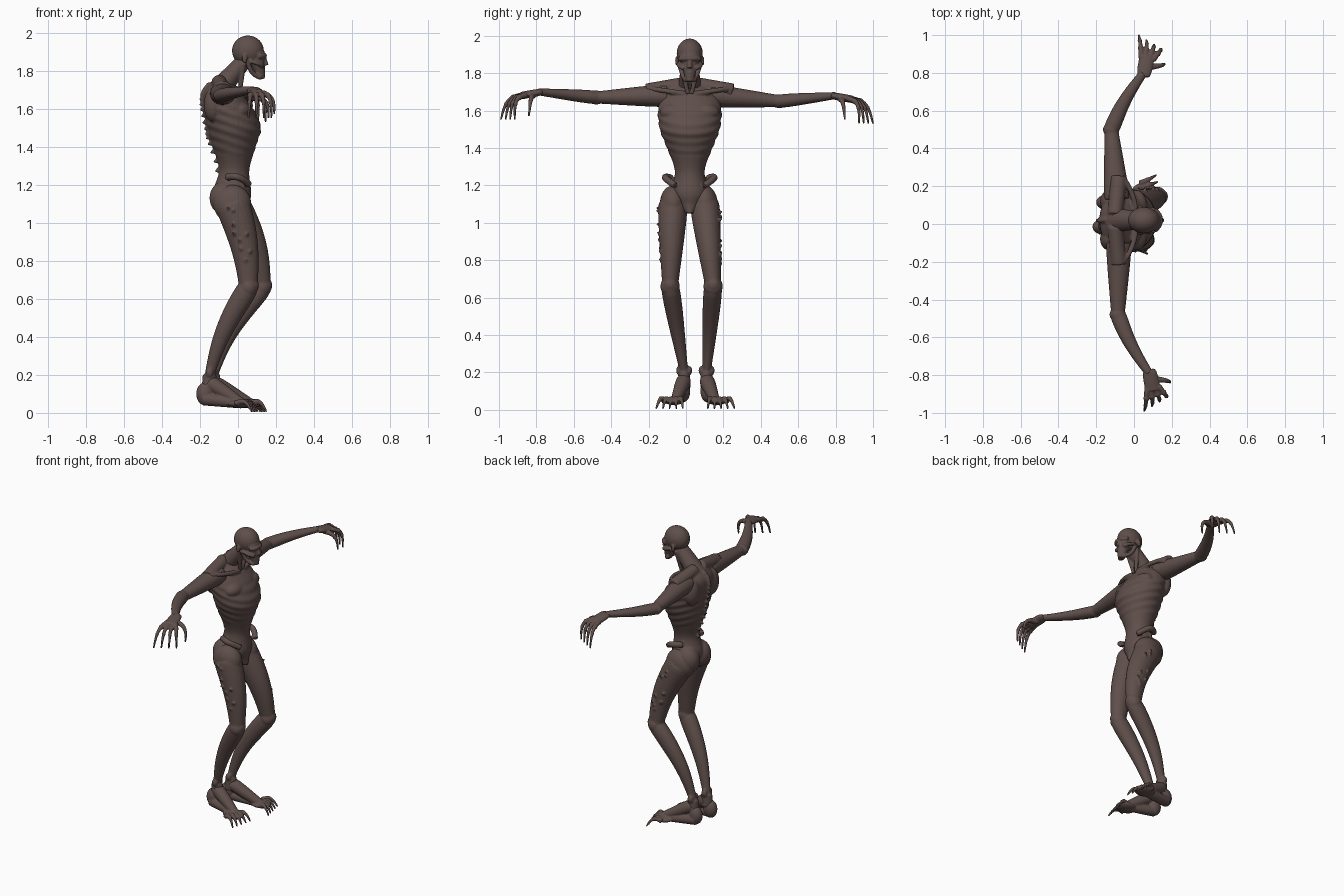
import bpy, bmesh, math, random
from mathutils import Vector, Matrix

random.seed(4)
if "Cube" in bpy.data.objects:
    bpy.data.objects.remove(bpy.data.objects["Cube"])

skin = bpy.data.materials.new("dark_brown_skin")
skin.use_nodes = True
skin.diffuse_color = (.115, .078, .07, 1)
skin.node_tree.nodes["Principled BSDF"].inputs["Base Color"].default_value = skin.diffuse_color


def spline(points, steps):
    """Smooth curve through tuples of any length."""
    knots = [Vector(p) for p in points]
    knots = [knots[0]] + knots + [knots[-1]]
    curve = []
    for before, start, end, after in zip(knots, knots[1:], knots[2:], knots[3:]):
        for step in range(steps):
            t = step / steps
            ease_out, ease_in = t * (1 - t) ** 2 / 2, t * t * (1 - t) / 2
            blend = t * t * (3 - 2 * t)
            curve.append(start.lerp(end, blend) + (end - before) * ease_out - (after - start) * ease_in)
    return curve + [knots[-1]]


def loft(bm, rings, segments=20, ripple=None):
    """Skin over ellipses, each given as centre, side axis and depth axis."""
    loops = []
    for centre, side, depth in rings:
        loop = []
        for k in range(segments):
            angle = math.tau * k / segments
            offset = side * math.cos(angle) + depth * math.sin(angle)
            if ripple:
                offset *= ripple(centre + offset)
            loop.append(bm.verts.new(centre + offset))
        loops.append(loop)
    for low, high in zip(loops, loops[1:]):
        for k in range(segments):
            bm.faces.new((low[k - 1], low[k], high[k], high[k - 1]))
    bm.faces.new(loops[0])
    bm.faces.new(loops[-1])


def limb(bm, start, end, thick, thin, bulge=0, bow=(0, 0, 0), ratio=1, steps=20):
    """Tapering, bowed limb with a muscle bulge near its start; returns its rings."""
    start, end, bow = Vector(start), Vector(end), Vector(bow)
    span = end - start
    across = Vector((1, 0, 0)) if abs(span.y) > span.length * .7 else Vector((0, 1, 0))
    rings = []
    for step in range(steps + 1):
        t = step / steps
        radius = thick + (thin - thick) * t + bulge * math.sin(math.pi * math.sqrt(t))
        along = (span + bow * math.pi * math.cos(math.pi * t)).normalized()
        side = (across - along * across.dot(along)).normalized()
        centre = start + span * t + bow * math.sin(math.pi * t)
        rings.append((centre, side * radius, along.cross(side) * radius * ratio))
    loft(bm, rings)
    return rings


def ball(bm, centre, radii):
    matrix = Matrix.Translation(centre) @ Matrix.Diagonal((*radii, 1))
    bmesh.ops.create_uvsphere(bm, u_segments=24, v_segments=14, radius=1, matrix=matrix)


def finish(bm, name, voxel, soften=3):
    """Fuse the overlapping volumes into one smooth skin."""
    bmesh.ops.recalc_face_normals(bm, faces=bm.faces)
    mesh = bpy.data.meshes.new(name)
    bm.to_mesh(mesh)
    bm.free()
    mesh.materials.append(skin)
    part = bpy.data.objects.new(name, mesh)
    bpy.context.collection.objects.link(part)
    fuse = part.modifiers.new("fuse", "REMESH")
    fuse.mode, fuse.voxel_size, fuse.use_smooth_shade = "VOXEL", voxel, True
    smooth = part.modifiers.new("soften", "SMOOTH")
    smooth.factor, smooth.iterations = .5, soften


# Torso rings from crotch to nape: height, centre x, half width, half depth
middle = .02
trunk = [(1.05, .03, .02, .03), (1.1, -.01, .06, .07), (1.16, -.03, .1, .1), (1.28, -.02, .08, .08),
         (1.42, -.02, .13, .12), (1.5, -.02, .16, .14), (1.6, -.05, .17, .13),
         (1.68, -.08, .15, .1), (1.73, -.09, .09, .06), (1.76, -.09, .04, .03)]


def ribs(point):
    wave = math.sin((point.z + point.x / 3) * math.tau / .05)
    return 1 + .02 * wave if 1.36 < point.z < 1.62 else 1


bm = bmesh.new()
rows = spline(trunk, 12)
loft(bm, [(Vector((x, middle, z)), Vector((0, width, 0)), Vector((-depth, 0, 0)))
          for z, x, width, depth in rows], segments=40, ripple=ribs)

for s in (-1, 1):
    def beside(x, y, z):
        return Vector((x, middle + s * y, z))

    # Buttock, shoulder blade and chest muscle
    ball(bm, beside(-.07, .06, 1.13), (.08, .07, .09))
    ball(bm, beside(-.13, .1, 1.62), (.05, .06, .09))
    ball(bm, beside(.01, .08, 1.59), (.06, .08, .05))
    # Flared hip crest, collarbone and trapezius
    limb(bm, beside(.06, .08, 1.2), beside(-.06, .1, 1.24), .018, .02, bow=(0, s * .04, .02))
    limb(bm, beside(.01, .02, 1.69), beside(-.06, .23, 1.72), .014, .014, bow=(.02, 0, 0))
    limb(bm, beside(-.1, .03, 1.74), beside(-.08, .23, 1.7), .04, .045)

# Knobbly spine
for z, x, width, depth in rows[36:-12:4]:
    back = Vector((x - depth, middle, z))
    limb(bm, back, back + Vector((-.02, random.uniform(-.01, .01), -.01)), .014, .005, steps=4)
finish(bm, "torso", .0065)

# Neck with its two front cords
bm = bmesh.new()
limb(bm, (-.1, middle, 1.7), (.04, middle, 1.86), .065, .045, ratio=.9)
for s in (-1, 1):
    limb(bm, (.01, middle + s * .01, 1.69), (.03, middle + s * .045, 1.84), .011, .014)
finish(bm, "neck", .005)

# Head: skull, face and chin, with sockets left between brow, nose and cheekbones
bm = bmesh.new()
ball(bm, (.052, middle, 1.905), (.084, .07, .08))
limb(bm, (.09, middle, 1.89), (.125, middle, 1.755), .058, .019, ratio=.9)
limb(bm, (.135, middle, 1.88), (.149, middle, 1.828), .009, .013)
for s in (-1, 1):
    def face(x, y, z):
        return (x, middle + s * y, z)

    limb(bm, face(.14, 0, 1.88), face(.11, .055, 1.875), .012, .012, bow=(.01, 0, 0))
    limb(bm, face(.06, .06, 1.85), face(.13, .03, 1.825), .01, .012, bow=(.01, s * .01, 0))
    limb(bm, face(.05, .055, 1.85), face(.12, .02, 1.762), .013, .012, bow=(-.01, 0, -.015))
    ball(bm, face(.035, .07, 1.865), (.014, .008, .025))
    for lip in (1.785, 1.802):
        limb(bm, face(.14, 0, lip), face(.12, .022, lip), .007, .006, steps=6)
finish(bm, "head", .0045)

# Arms reaching out to long hooked hands
for side, s, shoulder, elbow, wrist in (
        ("left", 1, (-.09, .13, 1.68), (-.12, .5, 1.65), (.05, .8, 1.68)),
        ("right", -1, (-.08, -.1, 1.68), (-.085, -.48, 1.67), (.08, -.79, 1.7))):
    bm = bmesh.new()
    limb(bm, shoulder, elbow, .066, .036, bulge=.004, ratio=.9)
    limb(bm, elbow, wrist, .04, .022, bulge=.005, bow=(-.015, 0, 0), ratio=.85)
    ball(bm, elbow, (.042, .04, .038))
    ball(bm, Vector(elbow) - Vector((.025, 0, 0)), (.02, .025, .025))
    finish(bm, side + "_arm", .006)

    bm = bmesh.new()

    def reach(x, y, z):
        return Vector(wrist) + Vector((x, s * y, z))

    limb(bm, reach(0, -.02, 0), reach(.02, .09, -.02), .025, .04, bulge=.01, ratio=.5)
    for i in range(4):
        knuckle = reach(.02 * i - .01, .08 - .004 * i, -.018)
        tip = reach(.04 * i - .025, .2 - .025 * i, -.15)
        finger = limb(bm, knuckle, tip, .016, .005, bow=(.005 * i, s * .02, .035))
        for centre, across, depth in finger[6:13:6]:
            ball(bm, centre, [across.length * 1.25] * 3)
    limb(bm, reach(.02, .03, -.02), reach(.11, .05, -.13), .018, .005, bow=(.03, 0, .03))
    finish(bm, side + "_hand", .004, soften=2)

# Bent legs with ragged thighs, and splayed feet
for side, s, hip, knee, ankle, lean, toe in (
        ("left", 1, (-.03, .1, 1.1), (.125, .145, .66), (-.13, .11, .2), .03, .225),
        ("right", -1, (-.03, -.07, 1.1), (.055, -.085, .66), (-.15, -.01, .2), .02, .2)):
    bm = bmesh.new()
    ball(bm, hip, (.1, .07, .1))
    thigh = limb(bm, hip, knee, .076, .042, bulge=.006, bow=(lean, 0, 0), ratio=1.15)
    shin = limb(bm, knee, ankle, .045, .022, bulge=.008, bow=(-1.3 * lean, 0, 0), ratio=1.15)
    limb(bm, ankle, Vector(ankle) - Vector((0, 0, .08)), .03, .035, ratio=1.2)
    ball(bm, knee, (.05, .052, .055))
    ball(bm, Vector(knee) + Vector((.025, 0, .01)), (.03, .036, .04))
    for turn in (-1, 1):
        ball(bm, Vector(ankle) + Vector((0, turn * .027, .01)), (.02, .016, .025))
    for centre, across, depth in random.sample(thigh[1:16], 9):
        out = s * across + depth * random.uniform(-.6, .6)
        limb(bm, centre + out * .8, centre + out * 1.15 + Vector((0, 0, .012)), .014, .004, steps=4)
    finish(bm, side + "_leg", .006)

    bm = bmesh.new()

    def sole(x, y, z):
        return Vector((ankle[0] + x, ankle[1] + s * y, z))

    ball(bm, sole(-.025, .005, .1), (.045, .038, .06))
    limb(bm, sole(0, 0, .16), sole(toe - .03, .045, .05), .036, .026, bulge=.006)
    limb(bm, sole(-.03, .01, .075), sole(toe - .03, .05, .047), .036, .024)
    ball(bm, sole(toe - .04, .055, .048), (.07, .055, .022))
    for i in range(5):
        spread = .02 * i - .03
        root = sole(toe - .03 - .008 * i, .055 + spread, .048)
        claw = sole(toe + .055 - .008 * i, .06 + 1.8 * spread, .005)
        digit = limb(bm, root, claw, .017, .005, bow=(.005, 0, .03))
        ball(bm, digit[8][0], (.015, .014, .014))
    finish(bm, side + "_foot", .0045, soften=2)
